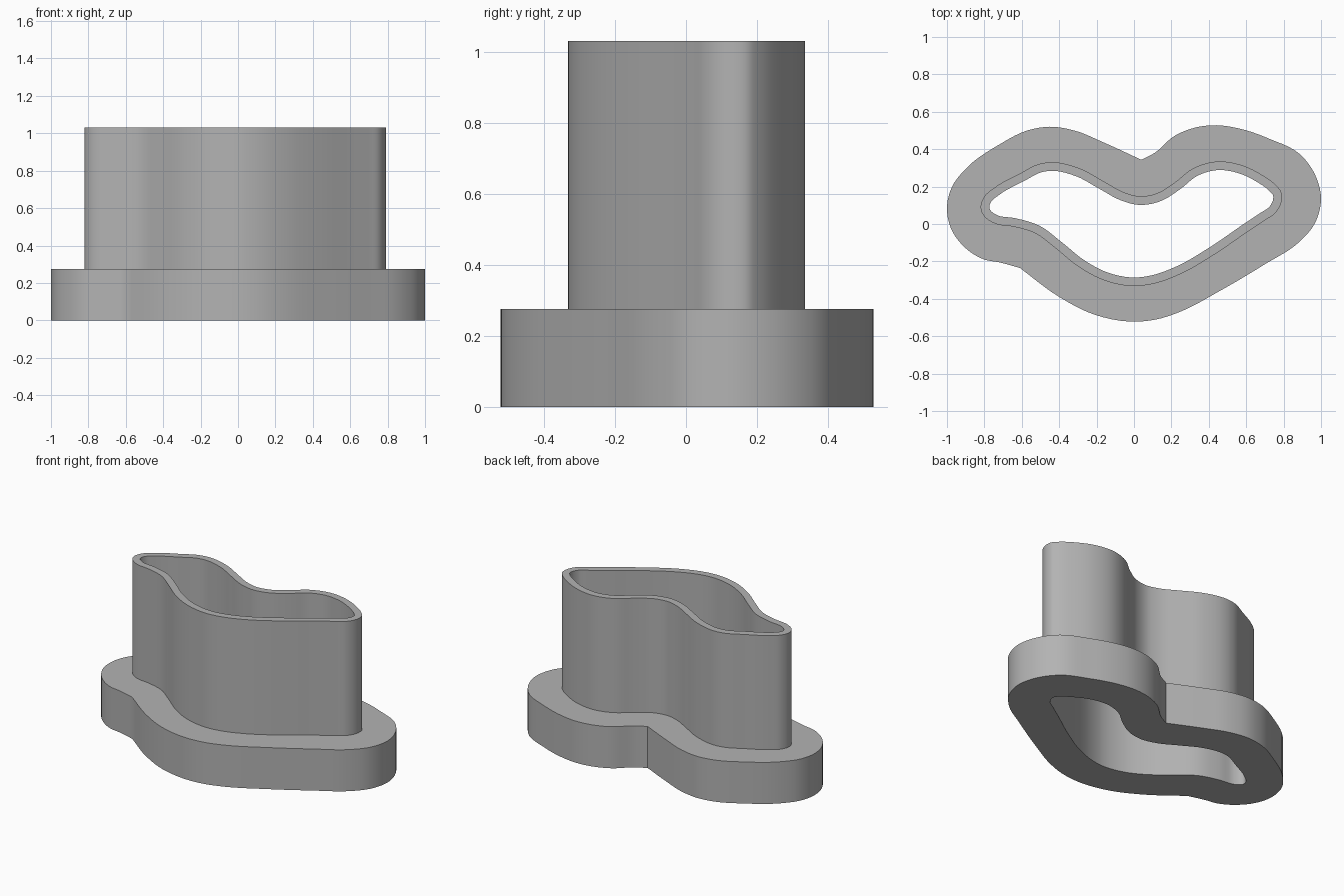
import bpy
import bmesh
import math
from mathutils import Vector

default_cube = bpy.data.objects.get("Cube")
if default_cube:
    bpy.data.objects.remove(default_cube, do_unlink=True)

STEPS = 5
BASE_HEIGHT = 0.275
TOTAL_HEIGHT = 1.03
WALL_THICKNESS = 0.046

# Matching control points of the tall wall and the wide base, clockwise from the right end.
# A repeated point marks a sharp corner.
WALL = [(-.82, .09), (-.8, .147), (-.745, .195), (-.61, .27), (-.51, .32), (-.455, .33),
        (-.29, .297), (-.16, .227), (-.05, .168), (.03, .148), (.12, .163), (.215, .22),
        (.315, .297), (.44, .334), (.565, .318), (.68, .265), (.76, .206), (.785, .175),
        (.79, .13), (.757, .06), (.7, .02), (.617, -.035), (.43, -.163), (.243, -.27),
        (.11, -.318), (.01, -.332), (-.158, -.302), (-.29, -.233), (-.425, -.125),
        (-.527, -.05), (-.64, -.015), (-.745, .003), (-.8, .04), (-.815, .065)]
BASE = [(-1, .08), (-.975, .195), (-.895, .3), (-.72, .425), (-.57, .5), (-.45, .52),
        (-.32, .5), (-.16, .435), (.04, .343), (.04, .343), (.11, .38), (.215, .47),
        (.325, .515), (.44, .528), (.565, .51), (.725, .455), (.885, .375), (.965, .27),
        (1, .135), (.965, 0), (.885, -.095), (.7, -.215), (.455, -.36), (.245, -.47),
        (.12, -.51), (.02, -.522), (-.21, -.485), (-.4, -.39), (-.61, -.235),
        (-.61, -.235), (-.72, -.205), (-.8, -.19), (-.905, -.125), (-.98, -.02)]


def smooth_outline(points):
    """Closed Hermite curve through the points, sharp where a point repeats."""
    pts = [Vector(p) for p in points]
    count = len(pts)
    tangents = []
    for i, p in enumerate(pts):
        before, after = pts[i - 1], pts[(i + 1) % count]
        d_before, d_after = (p - before).length, (after - p).length
        if d_before == 0:
            tangents.append((after - p) / d_after)
        elif d_after == 0:
            tangents.append((p - before) / d_before)
        else:
            # Weight the two directions so that the shorter segment counts more
            tangents.append(((p - before) / d_before * d_after
                             + (after - p) / d_after * d_before) / (d_before + d_after))
    outline = []
    for i, p in enumerate(pts):
        j = (i + 1) % count
        q = pts[j]
        length = (q - p).length
        for k in range(STEPS):
            t = k / STEPS
            rise = t * t * (3 - 2 * t)
            outline.append(p.lerp(q, rise)
                           + tangents[i] * length * t * (1 - t) ** 2
                           - tangents[j] * length * t * t * (1 - t))
    return outline


def inset_outline(outline, distance):
    """Move a clockwise outline inward along its normals."""
    result = []
    for i, p in enumerate(outline):
        direction = (outline[(i + 1) % len(outline)] - outline[i - 1]).normalized()
        result.append(p + Vector((direction.y, -direction.x)) * distance)
    return result


def add_ring(bm, outline, z):
    return [bm.verts.new((p.x, p.y, z)) for p in outline]


def bridge(bm, first, second):
    count = len(first)
    for i in range(count):
        j = (i + 1) % count
        bm.faces.new((first[i], first[j], second[j], second[i]))


# Plain grey material
grey = bpy.data.materials.new("plain_grey")
grey.use_nodes = True
colour = (0.45, 0.45, 0.45, 1)
grey.diffuse_color = colour
grey.node_tree.nodes["Principled BSDF"].inputs["Base Color"].default_value = colour

# Outlines: wide base, tall wall and the through hole
wall = smooth_outline(WALL)
base = smooth_outline(BASE)
hole = inset_outline(wall, WALL_THICKNESS)

# Sweep the closed cross-section: underside, base side, ledge, wall, rim, hole
section = [(hole, 0), (base, 0), (base, BASE_HEIGHT), (wall, BASE_HEIGHT),
           (wall, TOTAL_HEIGHT), (hole, TOTAL_HEIGHT)]
bm = bmesh.new()
rings = [add_ring(bm, outline, z) for outline, z in section]
for i, ring in enumerate(rings):
    bridge(bm, ring, rings[(i + 1) % len(rings)])
bmesh.ops.remove_doubles(bm, verts=bm.verts[:], dist=0.0005)
bmesh.ops.recalc_face_normals(bm, faces=bm.faces[:])

mesh = bpy.data.meshes.new("flanged_cutter")
bm.to_mesh(mesh)
bm.free()
mesh.materials.append(grey)
cutter = bpy.data.objects.new("flanged_cutter", mesh)
bpy.context.collection.objects.link(cutter)

# Smooth sides with crisp rims and corners
bpy.ops.object.select_all(action="DESELECT")
cutter.select_set(True)
bpy.context.view_layer.objects.active = cutter
bpy.ops.object.shade_smooth_by_angle(angle=math.radians(30))
